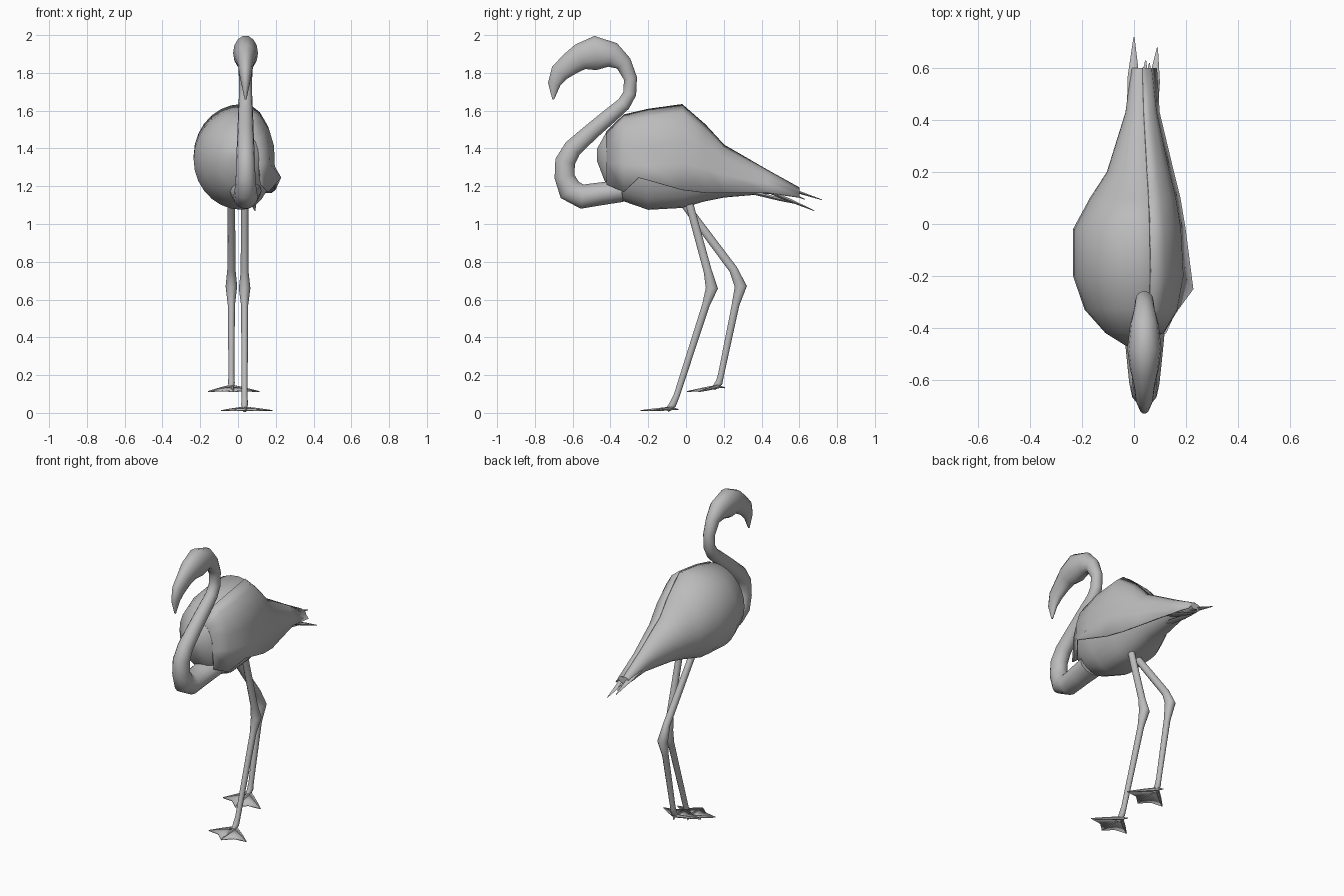
import bpy, math
from mathutils import Vector

if "Cube" in bpy.data.objects:
    bpy.data.objects.remove(bpy.data.objects["Cube"], do_unlink=True)

GREY = (0.5, 0.5, 0.5, 1)
mat = bpy.data.materials.new("plain grey")
mat.use_nodes = True
mat.diffuse_color = GREY
mat.node_tree.nodes["Principled BSDF"].inputs["Base Color"].default_value = GREY


def make(name, verts, faces, angle=50):
    mesh = bpy.data.meshes.new(name)
    mesh.from_pydata(verts, [], faces)
    mesh.materials.append(mat)
    obj = bpy.data.objects.new(name, mesh)
    bpy.context.collection.objects.link(obj)
    bpy.ops.object.select_all(action="DESELECT")
    obj.select_set(True)
    bpy.context.view_layer.objects.active = obj
    bpy.ops.object.mode_set(mode="EDIT")
    bpy.ops.mesh.select_all(action="SELECT")
    bpy.ops.mesh.normals_make_consistent(inside=False)
    bpy.ops.object.mode_set(mode="OBJECT")
    bpy.ops.object.shade_smooth_by_angle(angle=math.radians(angle))
    return obj


def loft(name, rings, closed=True):
    """Bridge equal rings of points; closed rings also get end caps."""
    n = len(rings[0])
    faces = []
    for i in range(len(rings) - 1):
        for j in range(n if closed else n - 1):
            k = (j + 1) % n
            faces.append((i * n + j, i * n + k, (i + 1) * n + k, (i + 1) * n + j))
    if closed:
        faces += [tuple(range(n)), tuple(range((len(rings) - 1) * n, len(rings) * n))]
    return make(name, [p for r in rings for p in r], faces)


def tube(name, rows, sides=12):
    """Tube along rows of (x, y, z, half height, half width)."""
    pts = [Vector(r[:3]) for r in rows]
    rings = []
    for i, (p, row) in enumerate(zip(pts, rows)):
        t = (pts[min(i + 1, len(pts) - 1)] - pts[max(i - 1, 0)]).normalized()
        side = Vector((1, 0, 0)) if abs(t.x) < 0.3 else t.cross(Vector((0, 0, 1)))
        side = (side - t * side.dot(t)).normalized()
        up = side.cross(t)
        angles = [math.tau * j / sides for j in range(sides)]
        rings.append([p + up * row[3] * math.sin(a) + side * row[4] * math.cos(a) for a in angles])
    return loft(name, rings)


# Body: stations of y, right extent, left extent, bottom, top
BODY = [(-.47, -.03, .04, 1.33, 1.40), (-.42, -.11, .11, 1.20, 1.49),
        (-.33, -.19, .165, 1.12, 1.58), (-.2, -.235, .19, 1.075, 1.61),
        (-.02, -.235, .18, 1.085, 1.635), (.1, -.17, .16, 1.12, 1.53),
        (.2, -.105, .135, 1.14, 1.42), (.43, -.033, .085, 1.16, 1.285),
        (.6, -.01, .065, 1.145, 1.19)]
MID = .02


def body_point(st, a, grow=1):
    y, lo, hi, zb, zt = st
    reach = (hi if math.cos(a) > 0 else -lo) + (-MID if math.cos(a) > 0 else MID)
    return Vector((MID + grow * reach * math.cos(a), y,
                   (zb + zt) / 2 + grow * (zt - zb) / 2 * math.sin(a)))


loft("body", [[body_point(s, math.tau * j / 28) for j in range(28)] for s in BODY])

# Folded left wing: a loose shell over the body with a flared lower edge
EDGE = [(.12, 1.21), (.16, 1.17), (.225, 1.245), (.195, 1.18), (.175, 1.165),
        (.15, 1.165), (.095, 1.165), (.085, 1.14)]
wing = []
for st, (ex, ez) in zip(BODY[1:], EDGE):
    row = [body_point(st, math.radians(d), 1.015) for d in (75, 55, 35, 15, -8)]
    wing.append(row + [Vector((ex, st[0] - (.05 if ex > .2 else 0), ez))])
shell = loft("left_wing", wing, closed=False)
mod = shell.modifiers.new("thickness", "SOLIDIFY")
mod.thickness = .008
mod.offset = 0

# Tail feathers: slim flat blades
FEATHERS = [((-.005, .35, 1.25), (0, .72, 1.128)), ((.03, .35, 1.25), (.045, .63, 1.13)),
            ((.06, .35, 1.21), (.09, .68, 1.07)), ((.03, .3, 1.18), (.06, .62, 1.1))]
for i, (root, tip) in enumerate(FEATHERS):
    a, b = Vector(root), Vector(tip)
    m = a.lerp(b, .6)
    tube(f"tail_feather_{i + 1}", [(*a, .012, .025), (*m, .01, .022), (*b, .002, .002)], 6)

# Neck, head and bent beak in one sweep: y, z, half height, half width
NECK = [(-.34, 1.175, .06, .085), (-.45, 1.16, .062, .075), (-.55, 1.145, .066, .065),
        (-.615, 1.18, .066, .058), (-.643, 1.25, .055, .052), (-.64, 1.33, .055, .05),
        (-.6, 1.4, .05, .047), (-.5, 1.49, .045, .043), (-.4, 1.575, .042, .04),
        (-.33, 1.635, .038, .037), (-.298, 1.69, .036, .035), (-.294, 1.77, .036, .035),
        (-.33, 1.85, .045, .04), (-.388, 1.895, .068, .055), (-.48, 1.905, .093, .066),
        (-.56, 1.885, .072, .055), (-.61, 1.85, .062, .042), (-.67, 1.8, .052, .034),
        (-.698, 1.74, .034, .022), (-.703, 1.66, .005, .005)]
tube("neck_and_head", [(.04, *r) for r in NECK], 14)

# Legs: y, z, radius down to the ankle
LEGS = {"left": (.035, [(0, 1.18, .026), (.025, 1.08, .022), (.115, .75, .023), (.137, .66, .034),
                        (.105, .57, .021), (-.05, .09, .017), (-.07, .045, .02), (-.1, .012, .012)]),
        "right": (-.035, [(-.05, 1.17, .026), (.01, 1.08, .022), (.25, .76, .024), (.29, .67, .034),
                          (.262, .57, .021), (.185, .2, .017), (.175, .16, .02), (.145, .128, .012)])}
for side, (x, path) in LEGS.items():
    tube(f"{side}_leg", [(x, y, z, r, r * .9) for y, z, r in path], 10)
    # Webbed foot: three toes, a short hind toe and scalloped webs
    hy, hz = path[-1][:2]
    drop = 0 if side == "left" else .015
    fx = x + .012
    heel = Vector((x, hy + .025, hz + .012))
    tips = [Vector((fx + dx, hy - dy, hz - drop))
            for dx, dy in ((-.135, .075), (0, .14), (.135, .075))]
    for k, tip in enumerate(tips):
        m = heel.lerp(tip, .5)
        tube(f"{side}_toe_{k + 1}", [(*heel, .011, .012), (*m, .008, .01), (*tip, .003, .003)], 6)
    tube(f"{side}_hind_toe", [(*heel, .009, .009), (x - .02, hy + .06, hz + .005, .003, .003)], 6)
    notches = [heel.lerp((tips[k] + tips[k + 1]) / 2, .85) for k in (0, 1)]
    web = make(f"{side}_web", [heel, tips[0], notches[0], tips[1], notches[1], tips[2]],
               [(0, 1, 2, 3), (0, 3, 4, 5)])
    mod = web.modifiers.new("thickness", "SOLIDIFY")
    mod.thickness = .006
    mod.offset = 0
